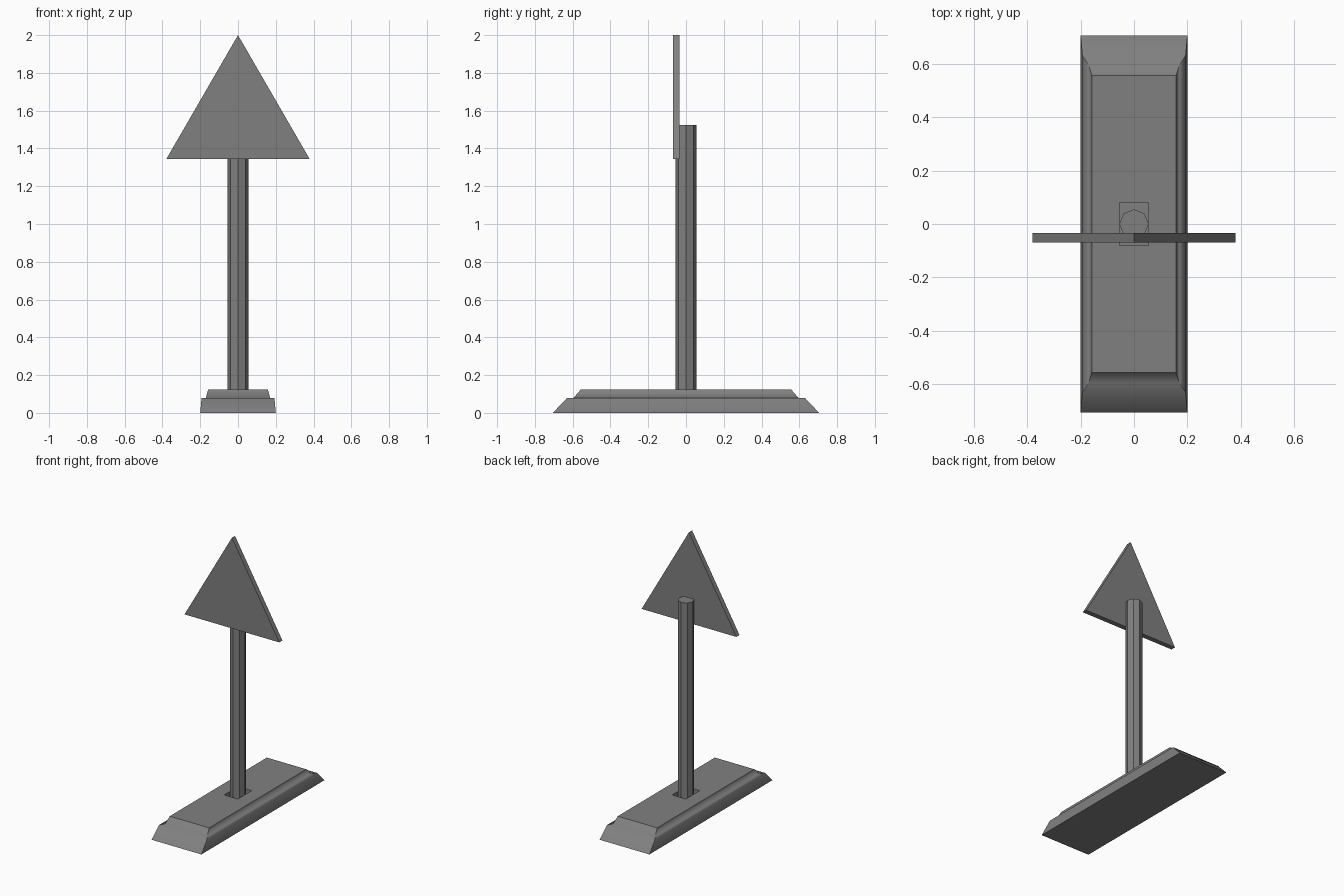
import bpy, bmesh
from math import cos, sin, pi

if "Cube" in bpy.data.objects:
    bpy.data.objects.remove(bpy.data.objects["Cube"])

# Dark grey finish shared by all parts
dark = bpy.data.materials.new("dark_grey")
dark.diffuse_color = (0.216, 0.216, 0.216, 1)
dark.use_nodes = True
dark.node_tree.nodes["Principled BSDF"].inputs["Base Color"].default_value = dark.diffuse_color


def make(name, bm):
    bmesh.ops.recalc_face_normals(bm, faces=bm.faces)
    mesh = bpy.data.meshes.new(name)
    bm.to_mesh(mesh)
    bm.free()
    mesh.materials.append(dark)
    ob = bpy.data.objects.new(name, mesh)
    bpy.context.collection.objects.link(ob)
    return ob


def loft(name, rings, smooth_rings=()):
    """Skin closed rings of points, cap both ends; smooth only across the chosen rings."""
    bm = bmesh.new()
    loops = [[bm.verts.new(p) for p in r] for r in rings]
    n = len(loops[0])
    for a, b in zip(loops, loops[1:]):
        for i in range(n):
            j = (i + 1) % n
            bm.faces.new((a[i], a[j], b[j], b[i]))
    bm.faces.new(loops[0])
    bm.faces.new(loops[-1])
    for f in bm.faces:
        f.smooth = bool(smooth_rings)
    for e in bm.edges:
        e.smooth = any(all(v in loops[k] for v in e.verts) for k in smooth_rings)
    return make(name, bm)


def rect(x, y, z):
    return [(-x, -y, z), (x, -y, z), (x, y, z), (-x, y, z)]


def octagon(r, z):
    return [(r * cos(i * pi / 4), r * sin(i * pi / 4), z) for i in range(8)]


# Stepped foot, with a rectangular socket sunk into its top
loft("base", [
    rect(0.20, 0.705, 0.0),
    rect(0.193, 0.63, 0.079),
    rect(0.17, 0.595, 0.08),
    rect(0.158, 0.556, 0.125),
    rect(0.055, 0.08, 0.125),
    rect(0.055, 0.08, 0.02),
], smooth_rings=(1, 2))

# Eight-sided post standing in the socket
loft("post", [octagon(0.055, 0.02), octagon(0.055, 1.525)])

# Triangular sign plate on the front of the post
loft("sign_plate", [
    [(-0.38, y, 1.343), (0.38, y, 1.343), (0.0, y, 2.0)] for y in (-0.07, -0.034)
])
